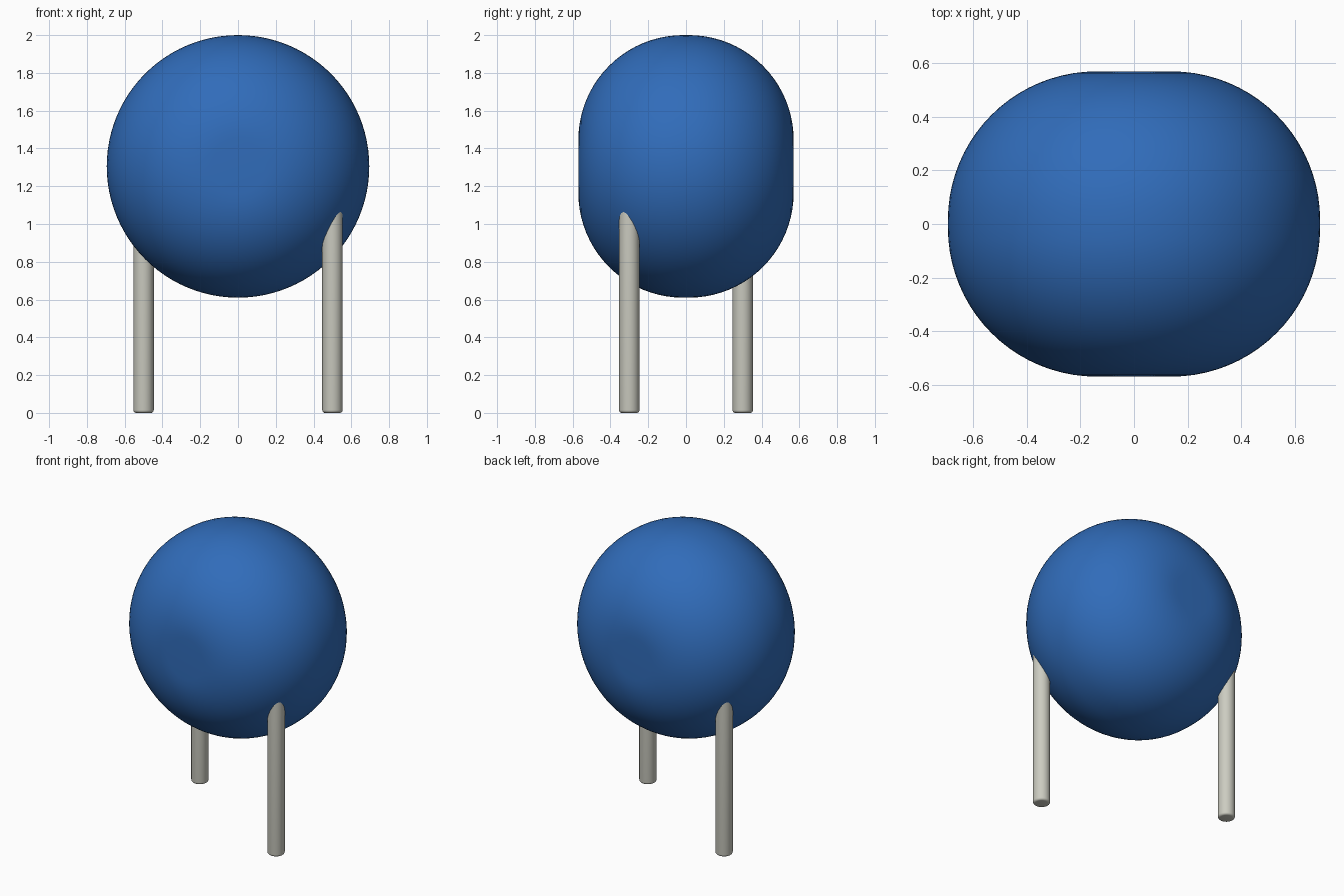
import bpy, bmesh
from math import sin, cos, pi, radians
from mathutils import Vector, Matrix

cube = bpy.data.objects.get("Cube")
if cube:
    bpy.data.objects.remove(cube, do_unlink=True)


def material(name, rgb):
    mat = bpy.data.materials.new(name)
    mat.use_nodes = True
    mat.diffuse_color = (*rgb, 1)
    mat.node_tree.nodes["Principled BSDF"].inputs["Base Color"].default_value = (*rgb, 1)
    return mat


def lathe(name, profile, steps, mat):
    """Revolve (radius, height) points around the local z axis."""
    bm = bmesh.new()
    verts = [bm.verts.new((r, 0, h)) for r, h in profile]
    edges = [bm.edges.new(pair) for pair in zip(verts, verts[1:])]
    bmesh.ops.spin(bm, geom=verts + edges, cent=(0, 0, 0), axis=(0, 0, 1),
                   angle=2 * pi, steps=steps)
    bmesh.ops.remove_doubles(bm, verts=bm.verts, dist=0.0001)
    bmesh.ops.recalc_face_normals(bm, faces=bm.faces)
    mesh = bpy.data.meshes.new(name)
    bm.to_mesh(mesh)
    bm.free()
    mesh.materials.append(mat)
    obj = bpy.data.objects.new(name, mesh)
    bpy.context.collection.objects.link(obj)
    bpy.ops.object.select_all(action='DESELECT')
    obj.select_set(True)
    bpy.context.view_layer.objects.active = obj
    bpy.ops.object.shade_smooth_by_angle(angle=radians(35))
    return obj


def arc(radius, height, fillet, start, end, count):
    return [(radius + fillet * cos(a), height + fillet * sin(a))
            for a in (start + (end - start) * i / count for i in range(count + 1))]


blue = material("blue coating", (0.03, 0.15, 0.49))
metal = material("pale metal", (0.60, 0.60, 0.53))

# Thick rounded disc with small flat faces at front and back
RADIUS, HALF_DEPTH, FILLET = 0.695, 0.57, 0.555
rim = HALF_DEPTH - FILLET
flat = RADIUS - FILLET
body_profile = ([(0, -HALF_DEPTH)] + arc(flat, -rim, FILLET, -pi / 2, 0, 20)
                + arc(flat, rim, FILLET, 0, pi / 2, 20) + [(0, HALF_DEPTH)])
body = lathe("body", body_profile, 96, blue)
body.rotation_euler.x = pi / 2
body.location.z = 2 - RADIUS

# Two straight wire legs, offset diagonally and sunk into the body
LEG, EDGE = 0.054, 0.015
leg_profile = ([(0, 0)] + arc(LEG - EDGE, EDGE, EDGE, -pi / 2, 0, 5)
               + [(LEG, 1.3), (0, 1.3)])
for name, side in (("left_leg", 1), ("right_leg", -1)):
    leg = lathe(name, leg_profile, 32, metal)
    leg.location = (0.5 * side, -0.3 * side, 0)
